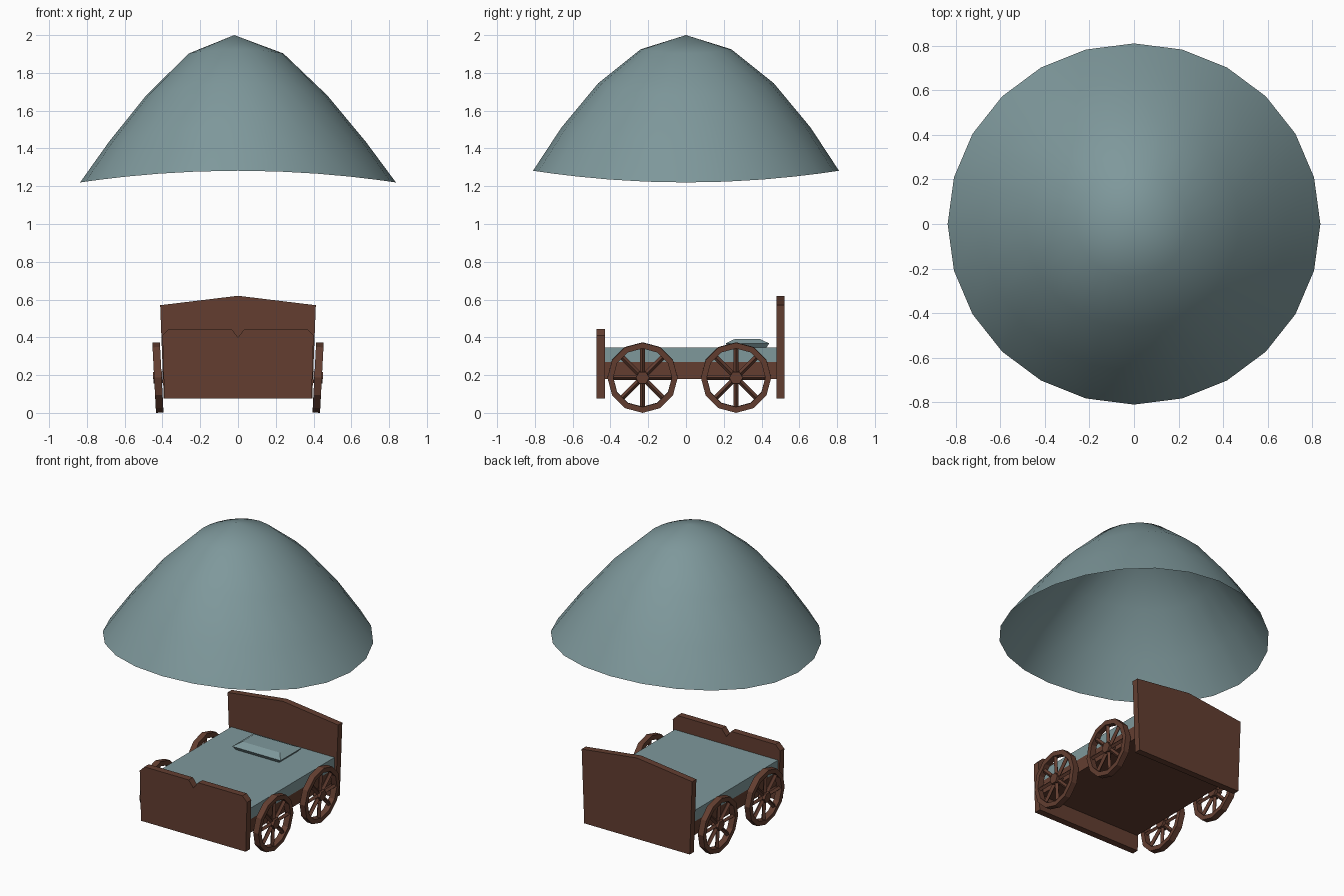
import bpy, bmesh
from math import sin, cos, pi, radians
from mathutils import Matrix, Vector

cube = bpy.data.objects.get("Cube")
if cube:
    bpy.data.objects.remove(cube)


def material(name, rgb):
    m = bpy.data.materials.new(name)
    m.use_nodes = True
    m.diffuse_color = (*rgb, 1)
    m.node_tree.nodes["Principled BSDF"].inputs["Base Color"].default_value = (*rgb, 1)
    return m


teal = material("dusty teal cloth", (0.21, 0.315, 0.33))
brown = material("dark brown wood", (0.125, 0.048, 0.03))


def finish(name, bm, mat, fix=True):
    if fix:
        bmesh.ops.recalc_face_normals(bm, faces=bm.faces)
    mesh = bpy.data.meshes.new(name)
    bm.to_mesh(mesh)
    bm.free()
    mesh.materials.append(mat)
    ob = bpy.data.objects.new(name, mesh)
    bpy.context.collection.objects.link(ob)
    return ob


def loft(bm, rings, closed=False):
    """Join equal rings of points; cap the ends or close into a loop."""
    vs = [[bm.verts.new(p) for p in r] for r in rings]
    n = len(vs[0])
    pairs = list(zip(vs, vs[1:])) + ([(vs[-1], vs[0])] if closed else [])
    for a, b in pairs:
        for i in range(n):
            j = (i + 1) % n
            bm.faces.new((a[i], a[j], b[j], b[i]))
    if not closed:
        bm.faces.new(vs[0])
        bm.faces.new(vs[-1])


def board(name, half, y0, y1):
    """Upright board from the +x half of its outline, mirrored."""
    outline = half + [(-x, z) for x, z in reversed(half) if x > 0]
    bm = bmesh.new()
    loft(bm, [[(x, y, z) for x, z in outline] for y in (y0, y1)])
    return finish(name, bm, brown)


def box(name, w, y0, y1, z0, z1, mat):
    bm = bmesh.new()
    loft(bm, [[(-w, y0, z), (w, y0, z), (w, y1, z), (-w, y1, z)] for z in (z0, z1)])
    return finish(name, bm, mat)


# Bed
board("footboard", [(0, 0.40), (0.035, 0.445), (0.365, 0.445), (0.4, 0.41), (0.39, 0.075)], -0.475, -0.43)
board("headboard", [(0, 0.62), (0.412, 0.57), (0.393, 0.075)], 0.478, 0.522)
box("bed_frame", 0.385, -0.43, 0.478, 0.18, 0.27, brown)
box("mattress", 0.385, -0.43, 0.478, 0.27, 0.345, teal)

# Pillow with sloping sides
bm = bmesh.new()
loft(bm, [[(sx * w - 0.01, 0.325 + sy * d, z) for sx, sy in ((-1, -1), (1, -1), (1, 1), (-1, 1))]
          for w, d, z in ((0.16, 0.1, 0.344), (0.18, 0.115, 0.368), (0.14, 0.065, 0.392))])
finish("pillow", bm, teal)


# Spoked wheels, leaning outward at the top
def wheel(name, side, y):
    bm = bmesh.new()
    rim = []
    for i in range(12):
        a = 2 * pi * i / 12
        rim.append([(x, r * cos(a), r * sin(a))
                    for x, r in ((-0.02, 0.155), (0.02, 0.155), (0.02, 0.186), (-0.02, 0.186))])
    loft(bm, rim, closed=True)
    bmesh.ops.create_cone(bm, cap_ends=True, segments=6, radius1=0.036, radius2=0.036, depth=0.05,
                          matrix=Matrix.Rotation(pi / 2, 4, 'Y'))
    for i in range(8):
        m = Matrix.Rotation(i * pi / 4, 4, 'X') @ Matrix.Translation((0, 0, 0.09))
        bmesh.ops.create_cone(bm, cap_ends=True, segments=4, radius1=0.014, radius2=0.014,
                              depth=0.14, matrix=m)
    place = Matrix.Translation((side * 0.424, y, 0.187)) @ Matrix.Rotation(side * radians(3), 4, 'Y')
    bm.transform(place)
    finish(name, bm, brown)


for side, label in ((1, "left"), (-1, "right")):
    wheel("front_wheel_" + label, side, -0.23)
    wheel("back_wheel_" + label, side, 0.265)

# Floating canopy: an open dome whose rim dips toward the sides
bm = bmesh.new()
SEG = 24
rings = []
for rx, ry, zx, zy in ((0.25, 0.24, 1.903, 1.925), (0.48, 0.465, 1.68, 1.745),
                       (0.68, 0.66, 1.435, 1.51), (0.836, 0.81, 1.22, 1.282)):
    shift = -0.01 * (zx - 1.22) / 0.68
    ring = []
    for i in range(SEG):
        a = 2 * pi * i / SEG
        z = zx * cos(a) ** 2 + zy * sin(a) ** 2
        ring.append(bm.verts.new((rx * cos(a) + shift, ry * sin(a), z)))
    rings.append(ring)
apex = bm.verts.new((-0.02, 0, 2))
for i in range(SEG):
    j = (i + 1) % SEG
    bm.faces.new((apex, rings[0][i], rings[0][j]))
    for a, b in zip(rings, rings[1:]):
        bm.faces.new((a[i], b[i], b[j], a[j]))
canopy = finish("canopy", bm, teal, fix=False)
bpy.ops.object.select_all(action='DESELECT')
canopy.select_set(True)
bpy.context.view_layer.objects.active = canopy
bpy.ops.object.shade_smooth_by_angle(angle=radians(30))
